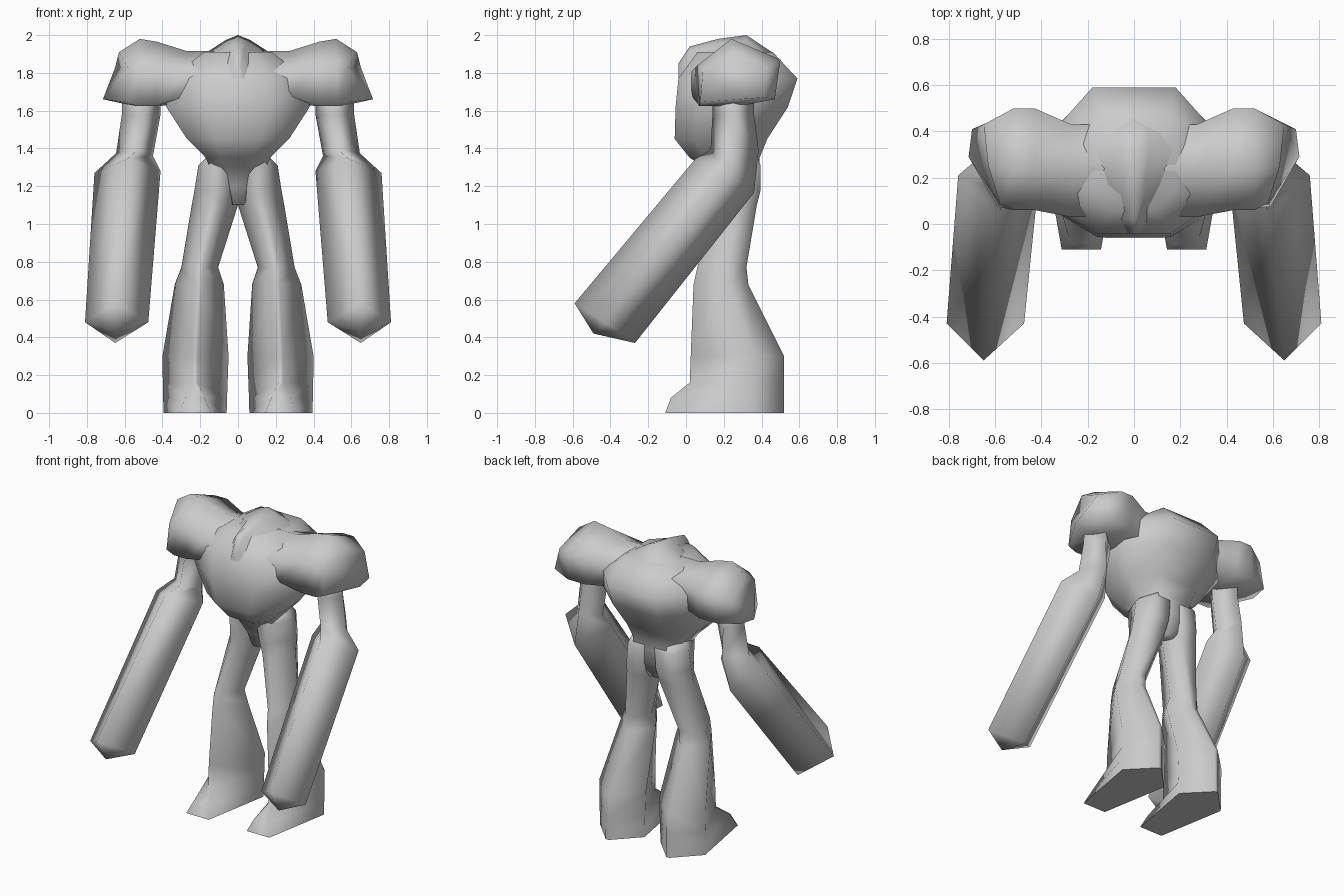
import bpy, bmesh
from math import radians


def lerp(a, b, t):
    return a + (b - a) * t


def loft(name, rings, mirror=False, end=None, angle=60):
    """Skin equal-length rings of points; ends close flat or to an apex."""
    bm = bmesh.new()
    vr = [[bm.verts.new(p) for p in ring] for ring in rings]
    n = len(vr[0])
    for a, b in zip(vr, vr[1:]):
        for i in range(n):
            j = (i + 1) % n
            bm.faces.new((a[i], a[j], b[j], b[i]))
    bm.faces.new(vr[0])
    if end:
        tip = bm.verts.new(end)
        for i in range(n):
            bm.faces.new((vr[-1][i], vr[-1][(i + 1) % n], tip))
    else:
        bm.faces.new(vr[-1])
    bmesh.ops.recalc_face_normals(bm, faces=bm.faces[:])
    me = bpy.data.meshes.new(name)
    bm.to_mesh(me)
    bm.free()
    ob = bpy.data.objects.new(name, me)
    bpy.context.collection.objects.link(ob)
    if mirror:
        mod = ob.modifiers.new("mirror", 'MIRROR')
        mod.use_mirror_merge = False
    bpy.ops.object.select_all(action='DESELECT')
    ob.select_set(True)
    bpy.context.view_layer.objects.active = ob
    bpy.ops.object.shade_smooth_by_angle(angle=radians(angle))
    return ob


def torso_ring(z, hw, yf, fw, yb, bw):
    y1, y2 = lerp(yf, yb, 0.22), lerp(yf, yb, 0.68)
    return [(-fw, yf, z), (fw, yf, z), (hw, y1, z), (hw, y2, z),
            (bw, yb, z), (-bw, yb, z), (-hw, y2, z), (-hw, y1, z)]


# torso: pelvis wedge, tapered waist, broad chest and hunched back
loft("torso", [torso_ring(*r) for r in (
    (1.10, 0.03, 0.19, 0.02, 0.35, 0.03),
    (1.20, 0.11, 0.16, 0.04, 0.385, 0.09),
    (1.30, 0.15, 0.10, 0.06, 0.39, 0.13),
    (1.35, 0.17, 0.02, 0.09, 0.39, 0.12),
    (1.45, 0.27, -0.06, 0.12, 0.43, 0.14),
    (1.62, 0.38, -0.055, 0.16, 0.54, 0.17),
    (1.77, 0.36, -0.04, 0.16, 0.59, 0.18),
    (1.91, 0.18, 0.06, 0.09, 0.46, 0.15))], angle=85)


# hood: low ridge that stands in for the head
def hood_ring(y, hw, zb, zt):
    return [(-hw, y, zb), (-0.35 * hw, y, zt - 0.025), (0, y, zt),
            (0.35 * hw, y, zt - 0.025), (hw, y, zb)]


loft("hood", [hood_ring(*r) for r in (
    (-0.04, 0.04, 1.74, 1.85), (0.02, 0.08, 1.80, 1.94),
    (0.17, 0.14, 1.89, 1.98), (0.32, 0.18, 1.90, 2.0),
    (0.47, 0.17, 1.84, 1.90))], angle=85)

# shoulders: one yoke running through the chest, flaring at the outer ends
inner = [(0.03, 1.68), (0.03, 1.81), (0.24, 1.915), (0.43, 1.85), (0.40, 1.66), (0.26, 1.63)]
pad = [(0.07, 1.625), (0.06, 1.84), (0.24, 1.965), (0.50, 1.87), (0.47, 1.66), (0.28, 1.625)]
half = [
    [(0.0, y, z) for y, z in inner],
    [(0.27, y, z) for y, z in inner],
    [(0.43, y, z) for y, z in pad],
    [(x, y, z + dz) for x, (y, z), dz in
     zip((0.53, 0.52, 0.52, 0.52, 0.56, 0.55), pad, (0, 0, 0.015, 0, 0, 0))],
    [(0.59, 0.075, 1.645), (0.58, 0.09, 1.82), (0.63, 0.25, 1.91),
     (0.65, 0.43, 1.83), (0.70, 0.41, 1.67), (0.715, 0.29, 1.66)]]
left = [[(-x, y, z) for x, y, z in ring] for ring in half[:0:-1]]
loft("shoulders", left + half, angle=95)

# arm: slim diamond-section upper arm bending into a long heavy club;
# each ring lists its front, outer, back and inner corner
loft("arm", [
    [(0.50, 0.14, 1.72), (0.61, 0.25, 1.72), (0.53, 0.36, 1.72), (0.41, 0.26, 1.72)],
    [(0.50, 0.14, 1.58), (0.615, 0.25, 1.58), (0.53, 0.36, 1.58), (0.41, 0.26, 1.58)],
    [(0.53, 0.13, 1.395), (0.645, 0.24, 1.375), (0.54, 0.385, 1.39), (0.45, 0.25, 1.36)],
    [(0.585, 0.05, 1.345), (0.76, 0.21, 1.27), (0.585, 0.36, 1.165), (0.41, 0.21, 1.28)],
    [(0.65, -0.59, 0.58), (0.81, -0.43, 0.48), (0.65, -0.27, 0.37), (0.475, -0.43, 0.48)]],
    mirror=True, end=(0.65, -0.49, 0.42), angle=100)


# leg: hip, thigh, knee, ridged flaring shin and pointed toe in one loft
def leg_ring(z, x0, x1, yf, yb, fw, bw, ys):
    c = (x0 + x1) / 2
    return [(c - fw, yf, z), (c + fw, yf, z), (x1, ys, z),
            (c + bw, yb, z), (c - bw, yb, z), (x0, ys, z)]


loft("leg", [leg_ring(*r) for r in (
    (0.0, 0.06, 0.395, -0.11, 0.52, 0.085, 0.012, 0.36),
    (0.08, 0.058, 0.396, -0.08, 0.52, 0.05, 0.012, 0.36),
    (0.16, 0.055, 0.398, 0.02, 0.52, 0.012, 0.012, 0.36),
    (0.30, 0.05, 0.40, 0.025, 0.52, 0.012, 0.012, 0.36),
    (0.68, 0.075, 0.335, 0.04, 0.33, 0.015, 0.02, 0.22),
    (0.77, 0.105, 0.30, 0.06, 0.32, 0.02, 0.03, 0.22),
    (1.10, 0.0, 0.245, 0.13, 0.375, 0.03, 0.06, 0.27),
    (1.18, -0.01, 0.23, 0.13, 0.395, 0.04, 0.06, 0.27),
    (1.31, -0.01, 0.21, 0.12, 0.395, 0.05, 0.06, 0.27),
    (1.35, -0.01, 0.17, 0.11, 0.38, 0.05, 0.05, 0.26))], mirror=True, angle=88)
